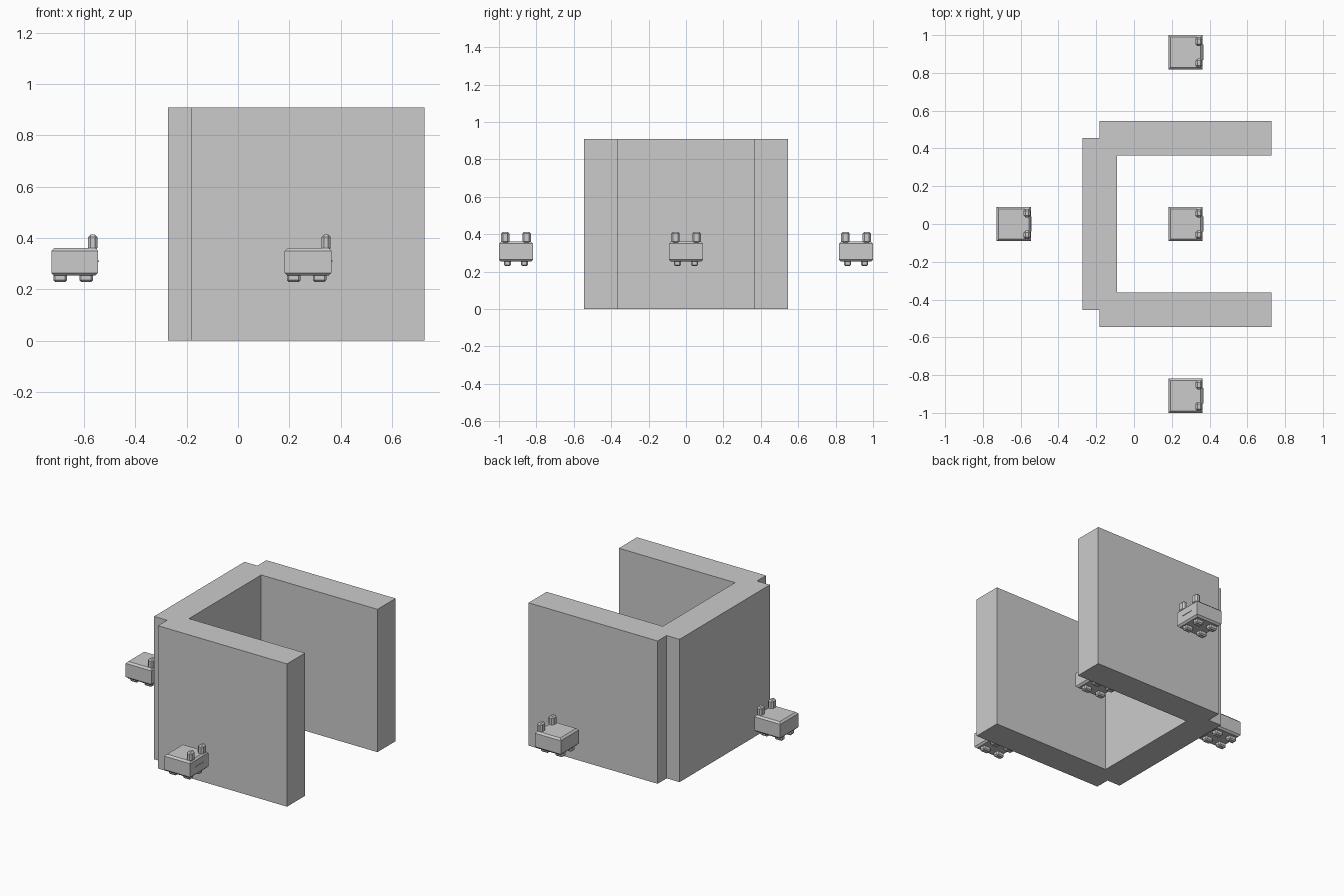
import bpy, bmesh
from mathutils import Matrix, Vector

if "Cube" in bpy.data.objects:
    bpy.data.objects.remove(bpy.data.objects["Cube"])

U = 2 / 11  # thickness of a wall and width of a critter


def add_box(bm, center, size, bevel=0.0, horizontal_only=False):
    """Add one box to bm, with an optional single-step chamfer."""
    part = bmesh.new()
    bmesh.ops.create_cube(part, size=1, matrix=Matrix.Translation(center)
                          @ Matrix.Diagonal((*size, 1)))
    if bevel:
        edges = [e for e in part.edges if not horizontal_only
                 or abs(e.verts[0].co.z - e.verts[1].co.z) < 1e-5]
        bmesh.ops.bevel(part, geom=edges, offset=bevel, segments=1,
                        affect='EDGES', profile=0.5)
    tmp = bpy.data.meshes.new("part")
    part.to_mesh(tmp)
    part.free()
    bm.from_mesh(tmp)
    bpy.data.meshes.remove(tmp)


def finish(bm, name):
    mesh = bpy.data.meshes.new(name)
    bm.to_mesh(mesh)
    bm.free()
    return mesh


def place(name, mesh, location):
    obj = bpy.data.objects.new(name, mesh)
    obj.location = location
    bpy.context.collection.objects.link(obj)


# Three overlapping walls forming a pen open towards +x
for name, x, y, sx, sy in (("back_wall", -U, 0, U, 5 * U),
                           ("left_wall", 1.5 * U, 2.5 * U, 5 * U, U),
                           ("right_wall", 1.5 * U, -2.5 * U, 5 * U, U)):
    bm = bmesh.new()
    add_box(bm, Vector((0, 0, 0)), (sx, sy, 5 * U))
    place(name, finish(bm, name), (x, y, 2.5 * U))

# Critter parts, origin at the middle of its footprint on z = 0
body = bmesh.new()
add_box(body, Vector((0, 0, 0.307)), (U, U, 0.108), 0.011, True)

ears, legs = bmesh.new(), bmesh.new()
for s in (-1, 1):
    add_box(ears, Vector((0.0705, s * 0.057, 0.382)), (0.036, 0.046, 0.062), 0.010)
    for x in (-0.056, 0.045):
        add_box(legs, Vector((x, s * 0.0455, 0.246)), (0.053, 0.038, 0.034), 0.007)

mouth = bmesh.new()
add_box(mouth, Vector((0.0915, 0, 0.309)), (0.006, 0.08, 0.006))

parts = {n: finish(b, n) for n, b in (("body", body), ("ears", ears),
                                      ("legs", legs), ("mouth", mouth))}

# Four critters: one inside the pen and one outside each wall
spots = {"inside": (1.5 * U, 0), "behind": (-3.5 * U, 0),
         "left": (1.5 * U, 5 * U), "right": (1.5 * U, -5 * U)}
for spot, (x, y) in spots.items():
    for part, mesh in parts.items():
        place(f"critter_{spot}_{part}", mesh, (x, y, 0))
